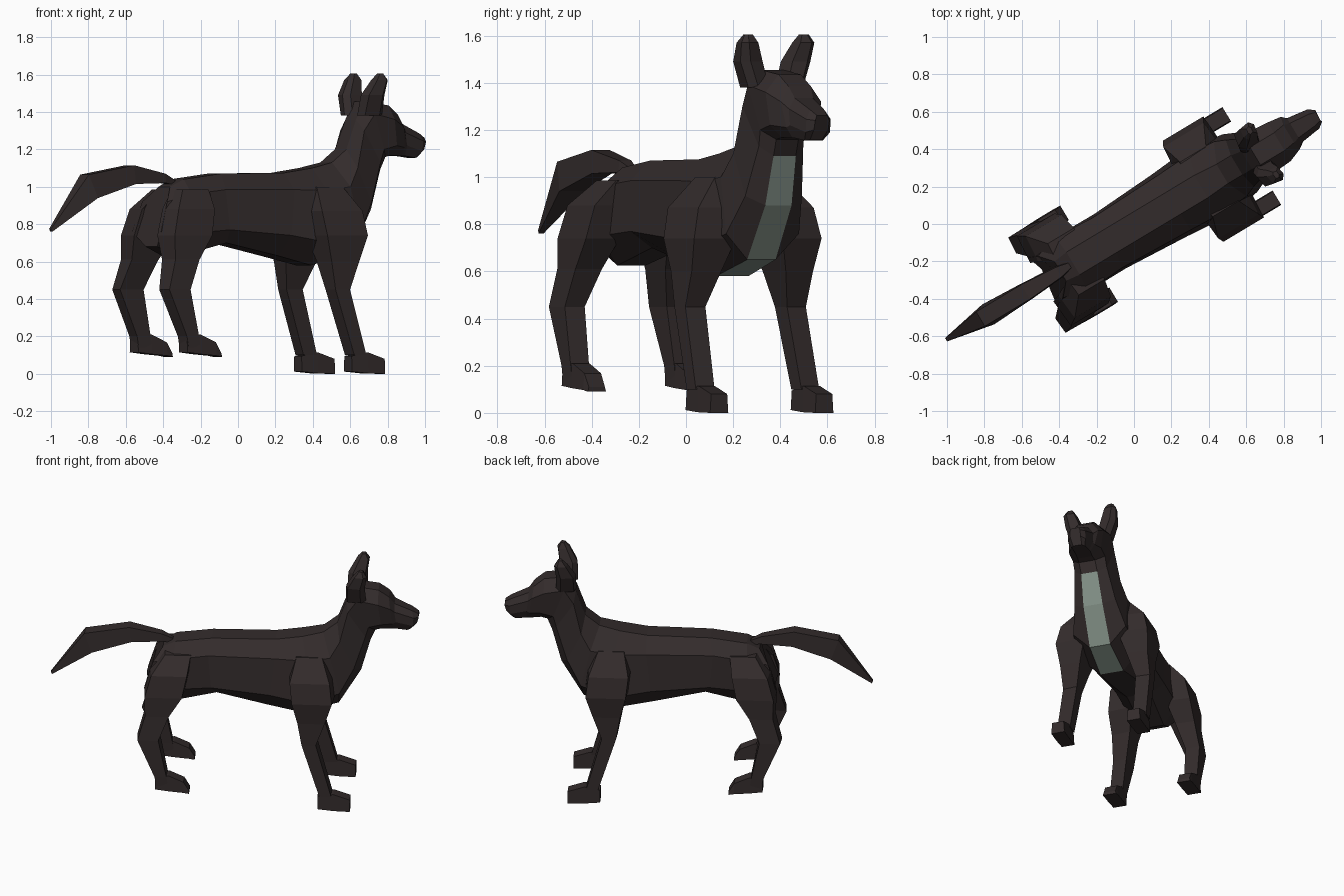
import bpy, bmesh, math
from mathutils import Matrix

# The animal is laid out along its own axis (s forward, t left, z up), then turned in plan.
TURN = Matrix.Translation((0, -.015, 0)) @ Matrix.Rotation(math.radians(31), 4, 'Z')


def material(name, rgb):
    m = bpy.data.materials.new(name)
    m.diffuse_color = (*rgb, 1)
    return m


COAT = material("dark_coat", (0.033, 0.0245, 0.0245))
BIB = material("pale_chest", (0.22, 0.275, 0.235))


def loft(name, rings, bib=()):
    """Skin a list of equal-length point rings; segments in bib get a pale first face."""
    bm = bmesh.new()
    loops = [[bm.verts.new((TURN @ Matrix.Translation(p)).to_translation()) for p in r] for r in rings]
    n = len(loops[0])
    for k, (a, b) in enumerate(zip(loops, loops[1:])):
        for i in range(n):
            j = (i + 1) % n
            f = bm.faces.new((a[i], a[j], b[j], b[i]))
            f.material_index = 1 if i == 0 and k in bib else 0
    bm.faces.new(loops[0])
    bm.faces.new(loops[-1])
    bmesh.ops.recalc_face_normals(bm, faces=bm.faces)
    me = bpy.data.meshes.new(name)
    bm.to_mesh(me)
    bm.free()
    me.materials.append(COAT)
    me.materials.append(BIB)
    ob = bpy.data.objects.new(name, me)
    bpy.context.collection.objects.link(ob)
    return ob


def body_ring(*pts, shift=0):
    """Half section (belly, low side, high side, back) mirrored to eight points."""
    left = [(s, t + shift, z) for s, t, z in pts]
    right = [(s, shift - t, z) for s, t, z in pts]
    return [right[0]] + left + right[:0:-1]


def leg_ring(side, s, t, z, hs, ht):
    """Four-sided level section, a little shorter on the outer side."""
    return [(s + a * hs, side * (t + b * ht), z) for a, b in ((.9, 1), (-.9, 1), (-1, -1), (1, -1))]


def ear_ring(side, s, t, z, hs, ht):
    """Six-sided level section; the head is turned very slightly to the right."""
    return [(s + a * hs, side * (t + b * ht) - .015, z) for a, b in
            ((1, .4), (.5, 1), (-.8, .8), (-1, -.4), (-.5, -1), (.8, -.8))]


def paw_ring(side, s, t, z0, z1, ht):
    """Section across a paw, with a narrower top."""
    t *= side
    return [(s, t - ht, z0), (s, t + ht, z0), (s, t + ht * .88, z1), (s, t - ht * .88, z1)]


# Torso, neck and head as one skin
torso = [
    body_ring((-.54, .06, .68), (-.57, .15, .76), (-.52, .13, .92), (-.46, .06, 1.00)),
    body_ring((-.42, .07, .625), (-.40, .17, .75), (-.39, .17, .96), (-.38, .07, 1.04)),
    body_ring((-.12, .08, .70), (-.15, .168, .77), (-.17, .155, .985), (-.15, .07, 1.07)),
    body_ring((.20, .09, .63), (.22, .19, .74), (.25, .17, .985), (.25, .07, 1.075)),
    body_ring((.41, .08, .58), (.45, .21, .70), (.45, .18, .98), (.42, .07, 1.10)),
    body_ring((.65, .07, .65), (.66, .18, .76), (.60, .17, 1.00), (.55, .06, 1.13)),
    body_ring((.79, .065, .88), (.75, .14, .92), (.66, .145, 1.10), (.64, .06, 1.20)),
    body_ring((.85, .055, 1.09), (.82, .11, 1.13), (.71, .125, 1.30), (.70, .055, 1.36), shift=-.005),
]
head = [
    body_ring((.88, .055, 1.16), (.84, .11, 1.20), (.77, .13, 1.39), (.75, .055, 1.455), shift=-.01),
    body_ring((.92, .05, 1.168), (.92, .11, 1.22), (.90, .12, 1.36), (.90, .055, 1.435), shift=-.01),
    body_ring((.99, .05, 1.165), (.99, .08, 1.21), (.975, .10, 1.32), (.965, .055, 1.385)),
    body_ring((1.01, .05, 1.165), (1.01, .075, 1.22), (1.0, .075, 1.29), (1.0, .045, 1.335)),
    body_ring((1.08, .045, 1.155), (1.115, .06, 1.19), (1.12, .06, 1.245), (1.11, .035, 1.285)),
    body_ring((1.10, .03, 1.158), (1.14, .035, 1.20), (1.152, .035, 1.24), (1.148, .025, 1.262)),
]
loft("body_and_head", torso + head, bib=(4, 5, 6))

# Tail: four-sided sections (top s, top z, top half width, bottom s, bottom z, bottom half width)
tail = [(-.40, 1.035, .015, -.41, 1.01, .02), (-.47, 1.07, .03, -.47, 1.02, .035),
        (-.675, 1.115, .045, -.665, 1.015, .05), (-.957, 1.065, .045, -.91, .94, .062),
        (-1.172, .775, .01, -1.165, .76, .012)]
loft("tail", [[(a, -w, b), (a, w, b), (c, v, d), (c, -v, d)] for a, b, w, c, d, v in tail])

# Paired parts: (s, t, z, half length, half width)
front_leg = [(.47, .14, 1.0, .09, .03), (.48, .20, .87, .14, .085), (.495, .215, .74, .14, .10),
             (.49, .23, .60, .095, .07), (.475, .25, .45, .05, .048), (.58, .26, .10, .042, .045)]
hind_leg = [(-.36, .11, .985, .09, .05), (-.41, .18, .88, .125, .075), (-.445, .20, .74, .13, .08),
            (-.485, .22, .61, .083, .063), (-.54, .25, .45, .073, .047), (-.46, .255, .20, .042, .044),
            (-.45, .255, .14, .042, .044)]
ear = [(.76, .085, 1.38, .065, .05), (.76, .118, 1.49, .06, .055),
       (.79, .138, 1.57, .042, .042), (.795, .138, 1.605, .014, .02)]
# Paws: (s, t, bottom z, top z, half width)
front_paw = [(.53, .26, .012, .095, .043), (.63, .26, .003, .115, .045), (.735, .26, 0, .08, .045)]
hind_paw = [(-.495, .255, .115, .20, .045), (-.41, .255, .105, .21, .047),
            (-.315, .255, .097, .168, .047), (-.28, .255, .09, .11, .045)]

for side, sign in (("left", 1), ("right", -1)):
    for name, rows, ring in (("front_leg", front_leg, leg_ring), ("hind_leg", hind_leg, leg_ring),
                             ("ear", ear, ear_ring), ("front_paw", front_paw, paw_ring),
                             ("hind_paw", hind_paw, paw_ring)):
        loft(f"{side}_{name}", [ring(sign, *row) for row in rows])
